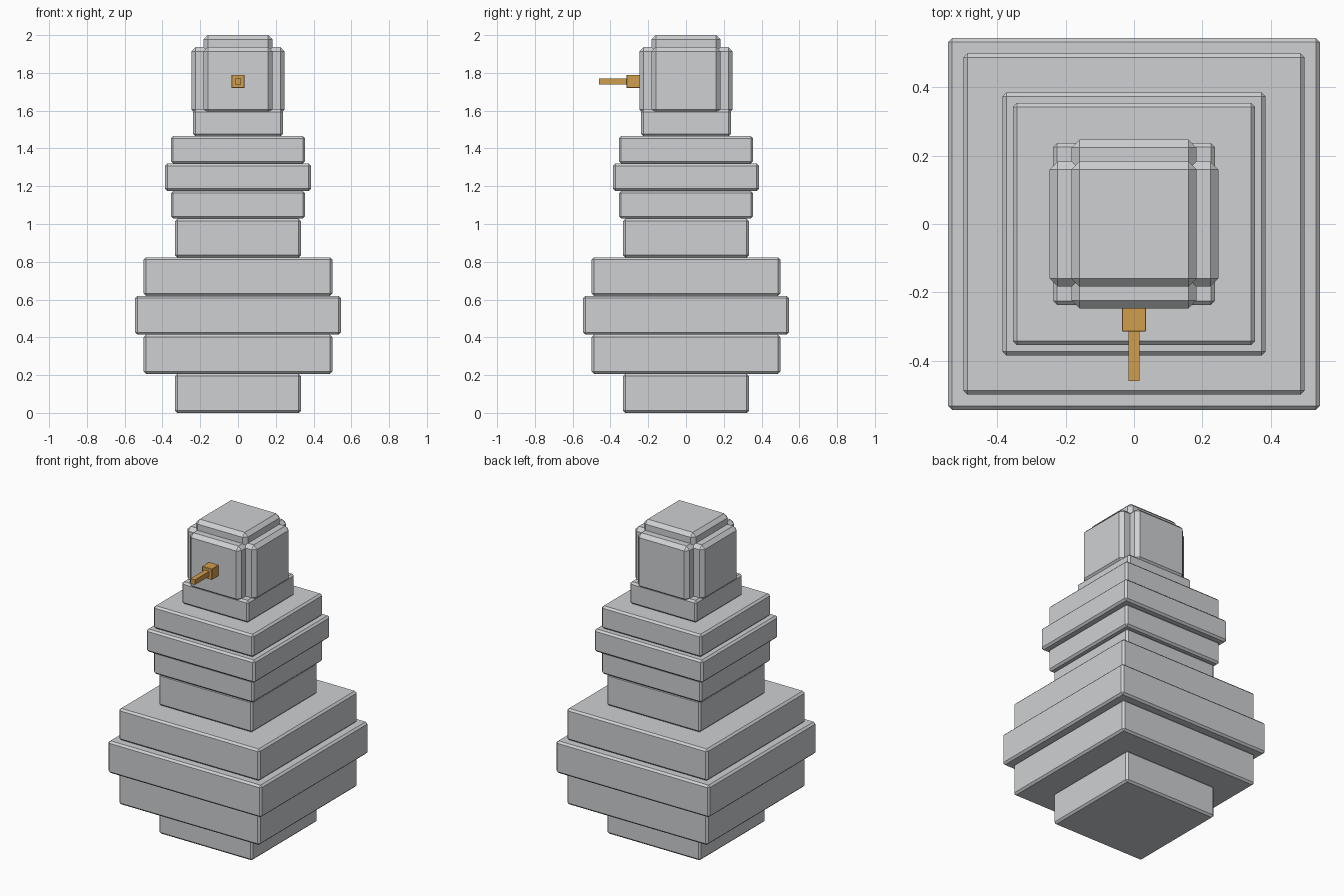
import bpy
import bmesh
from mathutils import Matrix, Vector

cube = bpy.data.objects.get("Cube")
if cube:
    bpy.data.objects.remove(cube, do_unlink=True)


def make_material(name, color):
    mat = bpy.data.materials.new(name)
    mat.use_nodes = True
    mat.diffuse_color = color
    node = next(n for n in mat.node_tree.nodes if n.type == 'BSDF_PRINCIPLED')
    node.inputs["Base Color"].default_value = color
    return mat


def box(name, size, center, mat, bevel=0.0):
    """Flat-shaded box, optionally with a single-step chamfer."""
    mesh = bpy.data.meshes.new(name)
    bm = bmesh.new()
    bmesh.ops.create_cube(bm, size=1, matrix=Matrix.Diagonal((*size, 1)))
    bm.to_mesh(mesh)
    bm.free()
    mesh.materials.append(mat)
    obj = bpy.data.objects.new(name, mesh)
    obj.location = center
    bpy.context.collection.objects.link(obj)
    if bevel:
        mod = obj.modifiers.new("chamfer", 'BEVEL')
        mod.width = bevel
        mod.segments = 1
        mod.limit_method = 'NONE'
    return obj


gray = make_material("light gray", (0.62, 0.63, 0.645, 1))
orange = make_material("carrot orange", (0.64, 0.34, 0.075, 1))

# Stacked square tiers: name, half width, top height
tiers = [
    ("base_tier", 0.333, 0.207),
    ("lower_body_bottom", 0.5, 0.414),
    ("lower_body_middle", 0.545, 0.62),
    ("lower_body_top", 0.5, 0.823),
    ("waist", 0.333, 1.028),
    ("upper_body_bottom", 0.355, 1.175),
    ("upper_body_middle", 0.386, 1.32),
    ("upper_body_top", 0.355, 1.465),
    ("neck", 0.237, 1.606),
]
bottom = 0.0
for name, half, top in tiers:
    box(name, (2 * half, 2 * half, top - bottom),
        (0, 0, (top + bottom) / 2), gray, 0.012)
    bottom = top

# Head: three crossing blocks, each stretched along one axis
head_z = 1.76
for axis, name in enumerate(("head_wide", "head_deep", "head_tall")):
    size = Vector((0.366, 0.366, 0.354))
    size[axis] = 0.48 if axis == 2 else 0.494
    box(name, size, (0, 0, head_z), gray, 0.023)

# Stepped nose pointing forward
box("nose_base", (0.07, 0.085, 0.07), (0, -0.2725, 1.755), orange, 0.002)
box("nose_tip", (0.032, 0.155, 0.032), (0, -0.3825, 1.755), orange)
